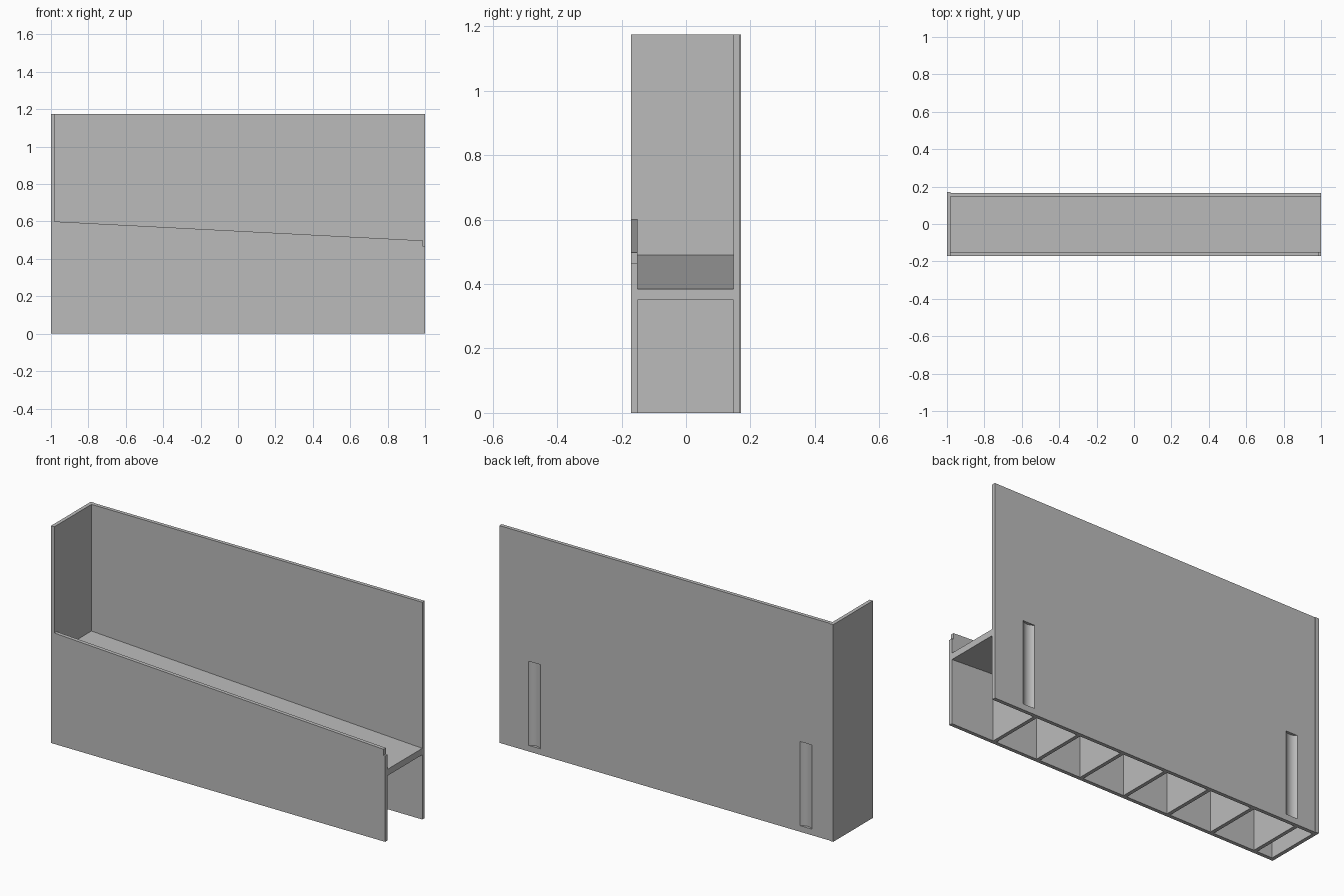
import bpy
import math

if "Cube" in bpy.data.objects:
    bpy.data.objects.remove(bpy.data.objects["Cube"], do_unlink=True)

# One plain grey for the whole model
grey = bpy.data.materials.new("plain grey")
grey.use_nodes = True
GREY = (0.5, 0.5, 0.5, 1)
grey.diffuse_color = GREY
grey.node_tree.nodes["Principled BSDF"].inputs["Base Color"].default_value = GREY


def prism(name, outline, low, high, axis="y"):
    """Extrude an (x, z) outline along y, or an (x, y) outline along z."""
    n = len(outline)
    place = (lambda a, b, d: (a, d, b)) if axis == "y" else (lambda a, b, d: (a, b, d))
    verts = [place(a, b, d) for d in (low, high) for a, b in outline]
    faces = [tuple(range(n)), tuple(range(n, 2 * n))]
    faces += [(i, (i + 1) % n, (i + 1) % n + n, i + n) for i in range(n)]
    mesh = bpy.data.meshes.new(name)
    mesh.from_pydata(verts, [], faces)
    obj = bpy.data.objects.new(name, mesh)
    bpy.context.collection.objects.link(obj)
    mesh.materials.append(grey)
    bpy.ops.object.select_all(action="DESELECT")
    obj.select_set(True)
    bpy.context.view_layer.objects.active = obj
    bpy.ops.object.mode_set(mode="EDIT")
    bpy.ops.mesh.select_all(action="SELECT")
    bpy.ops.mesh.normals_make_consistent(inside=False)
    bpy.ops.object.mode_set(mode="OBJECT")
    return obj


def rect(a0, a1, b0, b1):
    return [(a0, b0), (a1, b0), (a1, b1), (a0, b1)]


HEIGHT = 1.175
INNER = -0.98              # inside face of the end wall
FRONT, BACK = -0.15, 0.147  # inside faces of the long walls
SKIN = 0.167               # outside face of the back wall


def floor_top(x):
    return 0.385 + 0.105 * (1 - x) / (1 - INNER)


# Walls: tall end, tall back, low sloping front with a notched corner
prism("end_wall", rect(-1, INNER, 0, HEIGHT), -0.17, 0.17)
back = prism("back_wall", rect(INNER, 1, 0, HEIGHT), BACK, SKIN)
prism("front_wall", [(INNER, 0), (1, 0), (1, 0.465), (0.99, 0.465),
                     (0.99, 0.498), (INNER, 0.6)], -0.17, FRONT)

# Sloping floor
THICK = 0.035
prism("sloping_floor", [(INNER, floor_top(INNER) - THICK), (1, floor_top(1) - THICK),
                        (1, floor_top(1)), (INNER, floor_top(INNER))], FRONT, BACK)

# Evenly spaced ribs under the floor
for i in range(7):
    x0 = 0.725 - i * 0.2687
    x1 = x0 + 0.02
    prism(f"rib_{i + 1}", [(x0, 0), (x1, 0), (x1, floor_top(x1) - THICK),
                           (x0, floor_top(x0) - THICK)], FRONT, BACK)

# Shallow rounded grooves cut into the back wall
HALF, DEPTH = 0.035, 0.015
radius = (HALF ** 2 + DEPTH ** 2) / (2 * DEPTH)
sweep = math.asin(HALF / radius)
for side, cx in (("left", 0.79), ("right", -0.835)):
    arc = []
    for k in range(13):
        t = sweep * (k / 6 - 1)
        arc.append((cx + radius * math.sin(t), SKIN - DEPTH + radius * (1 - math.cos(t))))
    outline = arc + [(cx + HALF, SKIN + 0.03), (cx - HALF, SKIN + 0.03)]
    cutter = prism(f"{side}_groove_cutter", outline, 0.033, 0.488, axis="z")
    cutter.hide_render = True
    cut = back.modifiers.new(f"{side}_groove", "BOOLEAN")
    cut.operation, cut.solver, cut.object = "DIFFERENCE", "EXACT", cutter
    bpy.context.view_layer.objects.active = back
    bpy.ops.object.modifier_apply(modifier=cut.name)
    bpy.data.objects.remove(cutter, do_unlink=True)

bpy.ops.object.select_all(action="DESELECT")
back.select_set(True)
bpy.context.view_layer.objects.active = back
bpy.ops.object.shade_smooth_by_angle(angle=math.radians(20))
